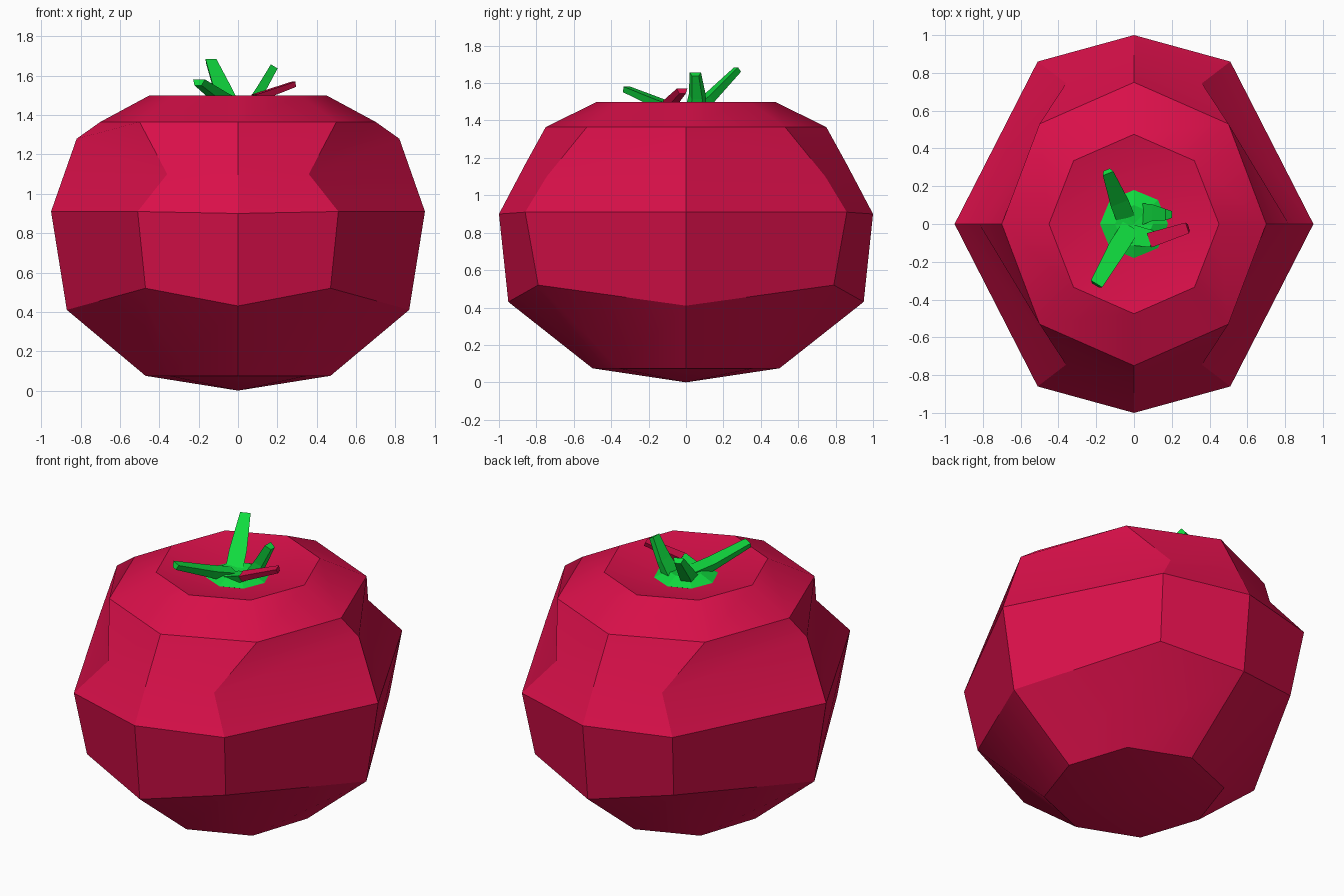
import bpy, bmesh, math
from mathutils import Vector

if "Cube" in bpy.data.objects:
    bpy.data.objects.remove(bpy.data.objects["Cube"])


def material(name, rgb):
    m = bpy.data.materials.new(name)
    m.diffuse_color = (*rgb, 1)
    m.use_nodes = True
    m.node_tree.nodes["Principled BSDF"].inputs["Base Color"].default_value = m.diffuse_color
    return m


RED = material("tomato red", (0.70, 0.005, 0.068))
GREEN = material("leaf green", (0.005, 0.70, 0.048))


def finish(name, bm, mats, smooth=None):
    bmesh.ops.recalc_face_normals(bm, faces=bm.faces)
    me = bpy.data.meshes.new(name)
    bm.to_mesh(me)
    bm.free()
    ob = bpy.data.objects.new(name, me)
    bpy.context.collection.objects.link(ob)
    for m in mats:
        me.materials.append(m)
    if smooth:
        bpy.context.view_layer.objects.active = ob
        ob.select_set(True)
        bpy.ops.object.shade_smooth_by_angle(angle=math.radians(smooth))
        ob.select_set(False)
    return ob


def bridge(bm, a, b):
    n = len(a)
    for i in range(n):
        bm.faces.new((a[i], a[(i + 1) % n], b[(i + 1) % n], b[i]))


def fan(bm, ring, centre):
    c = bm.verts.new(centre)
    for i in range(len(ring)):
        bm.faces.new((ring[i], ring[(i + 1) % len(ring)], c))


# Fruit: eight-sided rings, each given by its side, corner and front points
RINGS = [
    ((0.47, 0.075), (0.35, 0.36, 0.075), (0.50, 0.075)),
    ((0.87, 0.41), (0.47, 0.79, 0.52), (0.95, 0.43)),
    ((0.95, 0.91), (0.51, 0.86, 0.91), (1.00, 0.90)),
    ((0.82, 1.28), (0.36, 0.745, 1.10), (0.86, 1.165)),
    ((0.70, 1.365), (0.50, 0.53, 1.365), (0.75, 1.365)),
    ((0.45, 1.50), (0.32, 0.335, 1.50), (0.475, 1.50)),
]
bm = bmesh.new()
rings = []
for (sx, sz), (cx, cy, cz), (fy, fz) in RINGS:
    pts = [(sx, 0, sz), (cx, cy, cz), (0, fy, fz), (-cx, cy, cz),
           (-sx, 0, sz), (-cx, -cy, cz), (0, -fy, fz), (cx, -cy, cz)]
    rings.append([bm.verts.new(p) for p in pts])
for a, b in zip(rings, rings[1:]):
    bridge(bm, a, b)
fan(bm, rings[0], (0, 0, 0))
fan(bm, rings[-1], (0, 0, 1.40))     # sunken crown
finish("fruit", bm, [RED], 30)

# Calyx: low eight-sided dome in the crown
bm = bmesh.new()
dome = []
for r, z in ((0.10, 1.40), (0.18, 1.44), (0.10, 1.475)):
    dome.append([bm.verts.new((r * math.cos(i * math.pi / 4), r * math.sin(i * math.pi / 4), z))
                 for i in range(8)])
bridge(bm, dome[0], dome[1])
bridge(bm, dome[1], dome[2])
fan(bm, dome[0], (0, 0, 1.40))
fan(bm, dome[2], (0, 0, 1.46))
finish("calyx", bm, [GREEN])


# Leaves: tapered four-sided blades through (centre, width, thickness) stations
def leaf(name, stations, mat):
    bm = bmesh.new()
    pts = [Vector(s[0]) for s in stations]
    d = (pts[-1] - pts[0]).normalized()
    side = d.cross(Vector((0, 0, 1))).normalized()
    up = side.cross(d)
    loops = []
    for p, (_, w, t) in zip(pts, stations):
        loops.append([bm.verts.new(p + side * x * w / 2 + up * y * t / 2)
                      for x, y in ((1, 0.6), (-1, 0.6), (-0.6, -1), (0.6, -1))])
    for a, b in zip(loops, loops[1:]):
        bridge(bm, a, b)
    bm.faces.new(loops[0])
    bm.faces.new(loops[-1])
    finish(name, bm, [mat])


leaf("back_leaf", [((-0.04, 0.02, 1.43), 0.10, 0.08), ((-0.08, 0.12, 1.52), 0.10, 0.06),
                   ((-0.14, 0.275, 1.675), 0.06, 0.04)], GREEN)
leaf("front_leaf", [((-0.02, -0.02, 1.45), 0.10, 0.08), ((-0.09, -0.13, 1.49), 0.10, 0.06),
                    ((-0.20, -0.32, 1.57), 0.07, 0.04)], GREEN)
leaf("right_leaf", [((0.05, 0.05, 1.43), 0.12, 0.08), ((0.11, 0.06, 1.53), 0.09, 0.06),
                    ((0.18, 0.05, 1.65), 0.06, 0.05)], GREEN)
leaf("red_leaf", [((0.085, -0.085, 1.49), 0.08, 0.05), ((0.285, -0.02, 1.56), 0.06, 0.035)], RED)
leaf("red_leaf_base", [((0.0, -0.06, 1.45), 0.11, 0.07), ((0.10, -0.08, 1.49), 0.09, 0.05)], GREEN)
